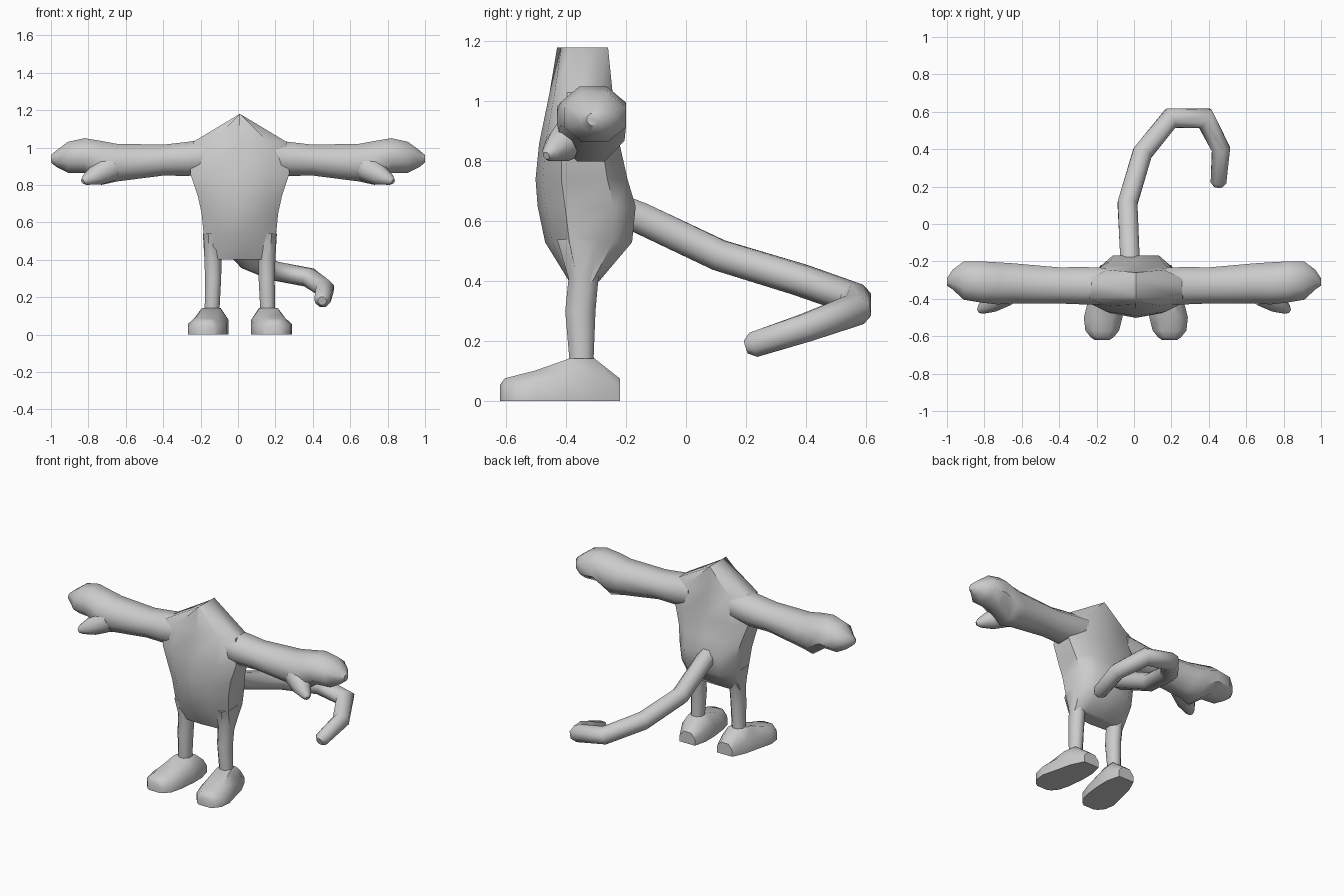
import bpy, bmesh, math
from mathutils import Vector

if "Cube" in bpy.data.objects:
    bpy.data.objects.remove(bpy.data.objects["Cube"])

MID = 0.01  # the body sits very slightly off centre


def loft(name, rings, x_off=0.0, mirror=False, angle=50):
    """Skin a list of equal-length point rings and cap both ends."""
    bm = bmesh.new()
    loops = [[bm.verts.new(p) for p in ring] for ring in rings]
    n = len(loops[0])
    for a, b in zip(loops, loops[1:]):
        for i in range(n):
            j = (i + 1) % n
            bm.faces.new((a[i], a[j], b[j], b[i]))
    bm.faces.new(loops[0])
    bm.faces.new(loops[-1])
    bmesh.ops.remove_doubles(bm, verts=bm.verts, dist=0.0005)
    bmesh.ops.recalc_face_normals(bm, faces=bm.faces)
    mesh = bpy.data.meshes.new(name)
    bm.to_mesh(mesh)
    bm.free()
    ob = bpy.data.objects.new(name, mesh)
    ob.location.x = x_off
    bpy.context.collection.objects.link(ob)
    if mirror:
        ob.modifiers.new("Mirror", 'MIRROR').use_mirror_merge = False
    bpy.ops.object.select_all(action='DESELECT')
    ob.select_set(True)
    bpy.context.view_layer.objects.active = ob
    bpy.ops.object.shade_smooth_by_angle(angle=math.radians(angle))
    return ob


def octagon():
    """Unit octagon with flat sides, reaching +-1 on both axes."""
    k = 1 / math.cos(math.pi / 8)
    return [(k * math.cos(math.pi * (i + .5) / 4), k * math.sin(math.pi * (i + .5) / 4))
            for i in range(8)]


def tube(name, path, radii, **kw):
    """Sweep an octagon along a bent path."""
    pts = [Vector(p) for p in path]
    rings = []
    for i, p in enumerate(pts):
        d_in = (p - pts[max(i - 1, 0)]).normalized()
        d_out = (pts[min(i + 1, len(pts) - 1)] - p).normalized()
        t = (d_in + d_out).normalized()
        side = t.cross(Vector((0, 0, 1))).normalized()
        up = side.cross(t)
        miter = 1 / max(t.dot(d_out if d_out.length else d_in), .7)
        rings.append([p + radii[i] * (side * a * miter + up * b) for a, b in octagon()])
    return loft(name, rings, **kw)


# Torso: stacked sections (z, half width, front y, back y), ending in a top ridge
section = [(0, 0), (.6, .08), (1, .28), (1, .78), (.6, 1), (0, 1),
           (-.6, 1), (-1, .78), (-1, .28), (-.6, .08)]
torso = [(.40, .185, -.39, -.29), (.53, .193, -.47, -.18), (.65, .205, -.495, -.168),
         (.74, .225, -.502, -.195), (.86, .265, -.49, -.222), (1.03, .25, -.455, -.245),
         (1.18, 0, -.43, -.26)]
loft("torso", [[(w * u, f + (b - f) * v, z) for u, v in section]
               for z, w, f, b in torso], x_off=MID)

# Arms with mitten hands: sections (x, front y, back y, bottom z, top z)
arm = [(.15, -.43, -.235, .86, 1.05), (.27, -.43, -.23, .848, 1.03),
       (.40, -.425, -.232, .85, 1.015), (.65, -.425, -.21, .818, 1.02),
       (.73, -.43, -.205, .80, 1.035), (.82, -.42, -.20, .865, 1.05),
       (.91, -.405, -.20, .865, 1.03), (.97, -.35, -.245, .895, .985),
       (1.0, -.33, -.29, .92, .96)]
loft("arm", [[(x, (f + b) / 2 + a * (b - f) / 2, (lo + hi) / 2 + c * (hi - lo) / 2)
              for a, c in octagon()] for x, f, b, lo, hi in arm], mirror=True)

# Thumbs
tube("thumb", [(.69, -.37, .89), (.76, -.42, .85), (.815, -.455, .826), (.83, -.466, .819)],
     [.07, .052, .027, .012], mirror=True)

# Legs: sections (z, inner x, outer x, front y, back y)
leg = [(.10, .11, .19, -.39, -.305), (.15, .108, .188, -.39, -.308),
       (.30, .10, .186, -.403, -.302), (.41, .098, .19, -.392, -.292),
       (.54, .10, .198, -.43, -.25)]
loft("leg", [[((i + o) / 2 + a * (o - i) / 2, (f + b) / 2 + c * (b - f) / 2, z)
              for a, c in octagon()] for z, i, o, f, b in leg], x_off=MID, mirror=True)

# Feet: sections (y, centre x, half width, height)
sole = [(-1, 0), (1, 0), (1.0, .55), (.5, 1), (-.5, 1), (-1.0, .55)]
foot = [(-.22, .135, .055, .075), (-.305, .145, .085, .142), (-.39, .155, .095, .142),
        (-.50, .175, .103, .103), (-.57, .18, .09, .085), (-.605, .18, .062, .076),
        (-.62, .18, .04, .055)]
loft("foot", [[(x + w * u, y, h * v) for u, v in sole] for y, x, w, h in foot],
     x_off=MID, mirror=True)

# Curled tail
tube("tail", [(-.02, -.24, .645), (-.023, -.15, .61), (-.035, .11, .487), (.045, .38, .405),
              (.195, .565, .34), (.38, .565, .305), (.465, .40, .245), (.452, .225, .188),
              (.45, .20, .18)],
     [.052, .052, .052, .052, .05, .05, .047, .042, .022])
